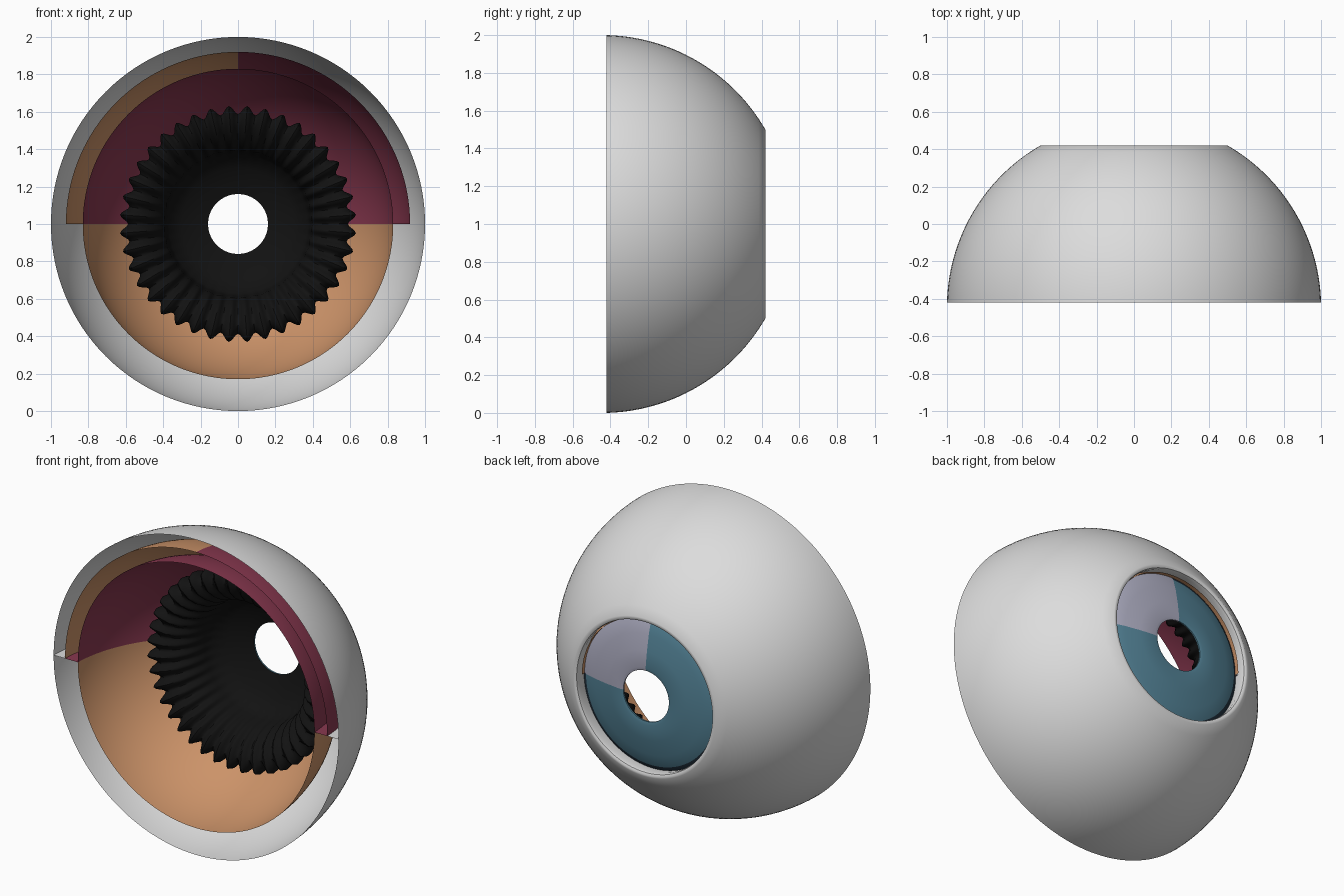
import bpy, bmesh, math
from math import pi, sin, cos, sqrt

if "Cube" in bpy.data.objects:
    bpy.data.objects.remove(bpy.data.objects["Cube"])


def mat(name, rgb):
    m = bpy.data.materials.new(name)
    m.diffuse_color = (*rgb, 1)
    m.use_nodes = True
    m.node_tree.nodes["Principled BSDF"].inputs["Base Color"].default_value = m.diffuse_color
    return m


WHITE = mat("white_grey", (0.72, 0.72, 0.72))
ORANGE = mat("tan_orange", (0.60, 0.29, 0.14))
MAGENTA = mat("dark_magenta", (0.25, 0.04, 0.08))
BLACK = mat("black", (0.006, 0.006, 0.006))
TEAL = mat("teal", (0.085, 0.22, 0.30))
LAVENDER = mat("lavender_grey", (0.40, 0.40, 0.51))
NAVY = mat("navy", (0.018, 0.035, 0.055))

CY = -0.446  # centre of the eyeball along y


def finish(name, bm, mats):
    me = bpy.data.meshes.new(name)
    bm.to_mesh(me)
    bm.free()
    for m in mats:
        me.materials.append(m)
    ob = bpy.data.objects.new(name, me)
    bpy.context.collection.objects.link(ob)
    for o in bpy.context.selected_objects:
        o.select_set(False)
    ob.select_set(True)
    bpy.context.view_layer.objects.active = ob
    bpy.ops.object.shade_smooth_by_angle(angle=math.radians(40))
    return ob


def revolve(name, profile, mats, a0=0.0, a1=2 * pi, seg=128, wave=None, rule=None):
    """Turn a list of (radius, y) about the y axis between two angles."""
    bm = bmesh.new()
    full = abs(a1 - a0 - 2 * pi) < 1e-6
    rows = []
    for i in range(seg if full else seg + 1):
        t = a0 + (a1 - a0) * i / seg
        row = []
        for k, (r, y) in enumerate(profile):
            if wave:
                r, y = wave(k, r, y, t)
            row.append(bm.verts.new((r * cos(t), y, 1 + r * sin(t))))
        rows.append(row)
    for i in range(seg):
        a, b = rows[i], rows[(i + 1) % len(rows)]
        for k in range(len(profile) - 1):
            f = bm.faces.new((a[k], b[k], b[k + 1], a[k + 1]))
            if rule:
                f.material_index = rule(f.calc_center_median())
    return finish(name, bm, mats)


def arc(r0, y_end, n=24):
    """Sphere profile starting with radius r0 at the open front rim."""
    R2 = r0 * r0 + (-0.42 - CY) ** 2
    ys = [-0.42 + (y_end + 0.42) * i / n for i in range(n + 1)]
    return [(sqrt(R2 - (y - CY) ** 2), y) for y in ys]


def ledge(name, outer, inner, m):
    """Flat faces at mid height joining two shells on both sides."""
    bm = bmesh.new()
    for s in (-1, 1):
        o = [bm.verts.new((s * r, y, 1)) for r, y in outer]
        i = [bm.verts.new((s * r, y, 1)) for r, y in inner]
        for k in range(min(len(o), len(i)) - 1):
            q = (o[k], o[k + 1], i[k + 1], i[k])
            bm.faces.new(q if s > 0 else q[::-1])
    bmesh.ops.recalc_face_normals(bm, faces=bm.faces)
    return finish(name, bm, [m])


outer = arc(1.0, 0.42)
middle = arc(0.92, 0.345)
inner = arc(0.83, 0.24)

# White outer shell with a rolled lip round the opening
revolve("outer_shell", outer + [(0.488, 0.421), (0.477, 0.415), (0.473, 0.395), (0.485, 0.32)], [WHITE])

# Middle layer, upper half only: orange on one side, magenta on the other
revolve("middle_layer", middle + [(0.468, 0.375)], [ORANGE, MAGENTA], 0, pi, 96,
        rule=lambda c: 1 if c.x > 0 and c.y < 0.25 else 0)

# Inner lining: magenta above, orange below
revolve("inner_lining_upper", inner, [MAGENTA], 0, pi, 96)
revolve("inner_lining_lower", inner, [ORANGE], pi, 2 * pi, 96)

# Cut steps between layers
ledge("outer_step", outer, middle, WHITE)
ledge("middle_step", middle, inner, MAGENTA)

# Black pleated ring that runs on into the back of the iris
pleats = [(0.585, 0.13), (0.605, 0.07), (0.610, 0.02), (0.595, -0.015), (0.56, -0.025),
          (0.51, -0.01), (0.46, 0.03), (0.42, 0.085), (0.395, 0.15), (0.385, 0.22),
          (0.37, 0.28), (0.30, 0.335), (0.22, 0.37), (0.16, 0.39)]
depth = [0.010, 0.02, 0.022, 0.021, 0.018, 0.016, 0.014, 0.011, 0.008, 0.004, 0, 0, 0, 0]


def fold(k, r, y, t):
    w = -cos(40 * t) * depth[k]
    return r + w * (1 if k < 5 else -0.4), y - w * (0.3 if k < 3 else 0.9)


revolve("pleated_ring", pleats, [BLACK], seg=320, wave=fold)


# Iris: teal with a dark rim, one lavender quarter
def iris_colour(c):
    if c.x > 0 and c.z > 1:
        return 1
    return 2 if math.hypot(c.x, c.z - 1) > 0.452 else 0


revolve("iris", [(0.482, 0.335), (0.455, 0.352), (0.38, 0.373), (0.28, 0.392), (0.18, 0.405), (0.16, 0.40), (0.16, 0.39)],
        [TEAL, LAVENDER, NAVY], seg=96, rule=iris_colour)
